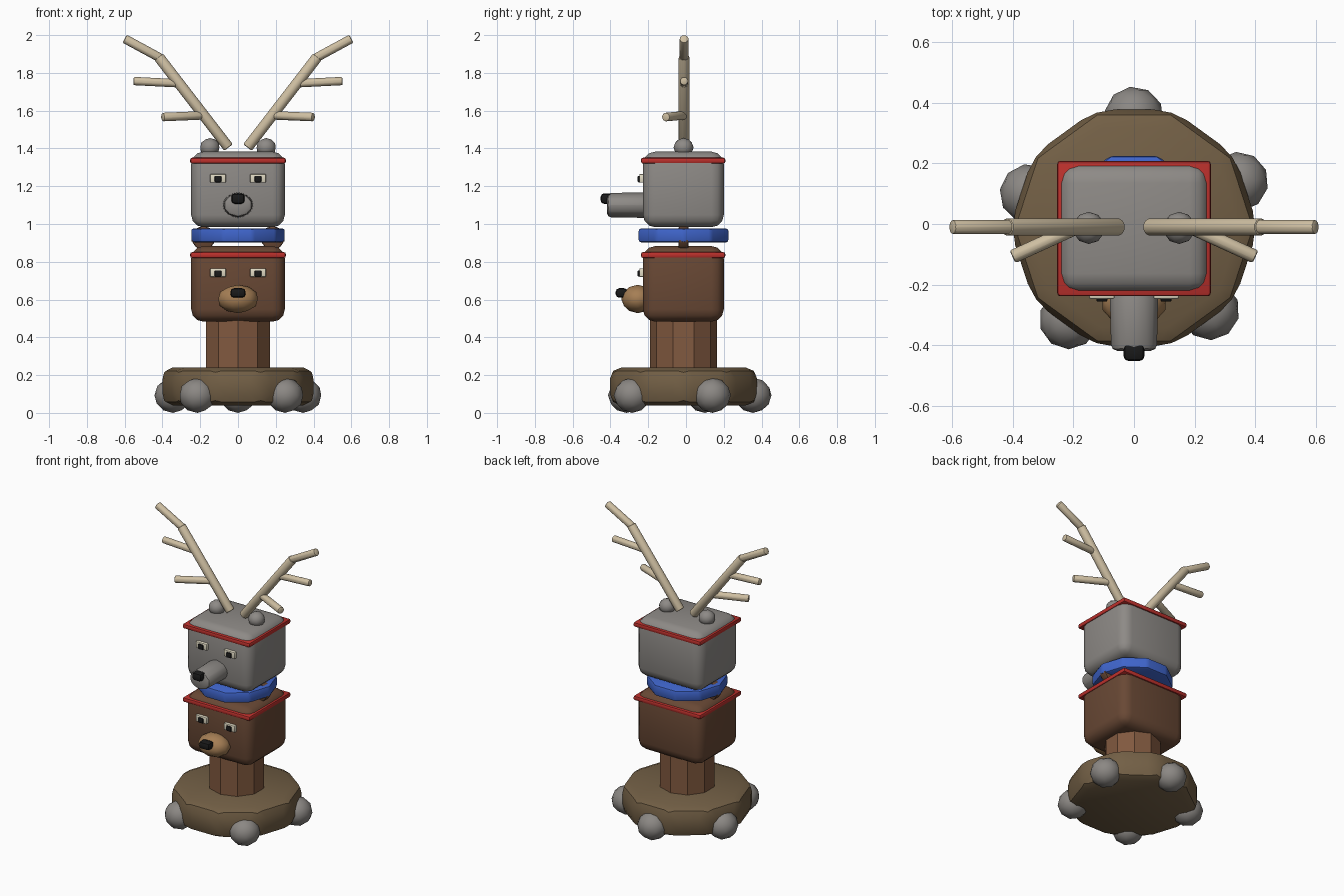
import bpy, math
from mathutils import Vector

if "Cube" in bpy.data.objects:
    bpy.data.objects.remove(bpy.data.objects["Cube"])

CY = -0.013  # depth centre of the column


def mat(name, r, g, b):
    m = bpy.data.materials.new(name)
    m.diffuse_color = (r, g, b, 1)
    m.use_nodes = True
    m.node_tree.nodes["Principled BSDF"].inputs["Base Color"].default_value = m.diffuse_color
    return m


EARTH = mat("earth", 0.17, 0.115, 0.06)
STONE = mat("stone", 0.26, 0.245, 0.23)
POST = mat("post_wood", 0.22, 0.10, 0.05)
BROWN = mat("brown_paint", 0.14, 0.065, 0.035)
GREY = mat("grey_paint", 0.27, 0.255, 0.24)
RED = mat("red_paint", 0.50, 0.03, 0.025)
BLUE = mat("blue_paint", 0.05, 0.13, 0.60)
TAN = mat("tan_paint", 0.38, 0.21, 0.09)
BONE = mat("bone", 0.62, 0.52, 0.36)
WHITE = mat("eye_white", 0.75, 0.70, 0.55)
BLACK = mat("black", 0.01, 0.01, 0.01)


def finish(name, m, bevel=0, segs=2, angle=35):
    o = bpy.context.object
    o.name = name
    o.data.materials.append(m)
    bpy.ops.object.transform_apply(location=False, rotation=False, scale=True)
    if bevel:
        b = o.modifiers.new("bevel", "BEVEL")
        b.width, b.segments = bevel, segs
        b.limit_method = "ANGLE"
        bpy.ops.object.modifier_apply(modifier="bevel")
    bpy.ops.object.shade_smooth_by_angle(angle=math.radians(angle))
    return o


def box(name, lo, hi, m, bevel=0, segs=2):
    lo, hi = Vector(lo), Vector(hi)
    bpy.ops.mesh.primitive_cube_add(size=1, location=(lo + hi) / 2)
    bpy.context.object.scale = hi - lo
    return finish(name, m, bevel, segs)


def rod(name, a, b, r1, m, r2=None, sides=10, bevel=0, segs=2, spin=0.0, sx=1):
    a, b = Vector(a), Vector(b)
    d = b - a
    bpy.ops.mesh.primitive_cone_add(vertices=sides, radius1=r1, radius2=r1 if r2 is None else r2,
                                    depth=d.length, location=(a + b) / 2)
    o = bpy.context.object
    o.rotation_euler = (0, 0, spin)
    bpy.ops.object.transform_apply(location=False, rotation=True, scale=False)
    o.scale.x = sx
    o.rotation_euler = Vector((0, 0, 1)).rotation_difference(d).to_euler()
    return finish(name, m, bevel, segs)


def blob(name, loc, size, m, sub=2, turn=0.0):
    bpy.ops.mesh.primitive_ico_sphere_add(subdivisions=sub, radius=1, location=loc)
    o = bpy.context.object
    o.scale = size
    o.rotation_euler.z = turn
    return finish(name, m, angle=40)


# Earth mound with stones around it
rod("mound", (0, CY, 0.04), (0, CY, 0.24), 0.41, EARTH, bevel=0.06, spin=math.radians(18))
for i, (x, y) in enumerate([(-0.215, -0.315), (0.25, -0.285), (0.345, 0.14), (0, 0.355), (-0.345, 0.10)]):
    blob(f"stone_{i}", (x, y, 0.093), (0.098, 0.098, 0.093), STONE, turn=i * 1.3)

# Post
rod("post", (0, CY, 0.2), (0, CY, 0.55), 0.177, POST)


# Carved heads: block, red trim, eyes
def head(name, z, m):
    box(name + "_block", (-0.248, -0.228, z), (0.248, 0.2, z + 0.4), m, 0.065, 3)
    box(name + "_trim", (-0.253, -0.238, z + 0.337), (0.253, 0.208, z + 0.368), RED, 0.01)
    for s in (-1, 1):
        x = s * 0.106
        box(name + "_eye", (x - 0.042, -0.247, z + 0.236), (x + 0.042, -0.2, z + 0.282), WHITE, 0.006)
        box(name + "_pupil", (x - 0.018, -0.256, z + 0.238), (x + 0.018, -0.23, z + 0.272), BLACK, 0.005)


head("lower_head", 0.483, BROWN)
head("upper_head", 0.983, GREY)

# Muzzles and noses
blob("lower_muzzle", (0, -0.255, 0.603), (0.11, 0.088, 0.075), TAN)
box("lower_nose", (-0.04, -0.372, 0.61), (0.04, -0.31, 0.66), BLACK, 0.018)
rod("upper_muzzle", (0, -0.2, 1.1), (0, -0.418, 1.1), 0.068, GREY, r2=0.064, bevel=0.022, sx=1.24)
box("upper_nose", (-0.035, -0.452, 1.107), (0.035, -0.39, 1.162), BLACK, 0.018)

# Blue collar between the heads
rod("collar", (0, CY, 0.902), (0, CY, 0.977), 0.25, BLUE, bevel=0.015, spin=math.radians(18))

# Ears and antlers on both sides
for s in (-1, 1):
    rod("lower_ear", (s * 0.183, CY + 0.027, 0.926), (s * 0.183, CY - 0.027, 0.926), 0.064, BROWN, bevel=0.01)
    blob("upper_ear", (s * 0.149, CY, 1.405), (0.053, 0.053, 0.05), GREY)
    for part, a, b, r in [
        ("antler_beam", (0.05, -0.01, 1.405), (0.42, -0.01, 1.885), 0.03),
        ("antler_tip", (0.41, -0.01, 1.878), (0.6, -0.01, 1.981), 0.025),
        ("antler_low_tine", (0.19, -0.012, 1.575), (0.4, -0.108, 1.566), 0.024),
        ("antler_high_tine", (0.32, -0.01, 1.745), (0.553, -0.01, 1.757), 0.023),
    ]:
        rod(part, (s * a[0], *a[1:]), (s * b[0], *b[1:]), r, BONE, bevel=0.008)
